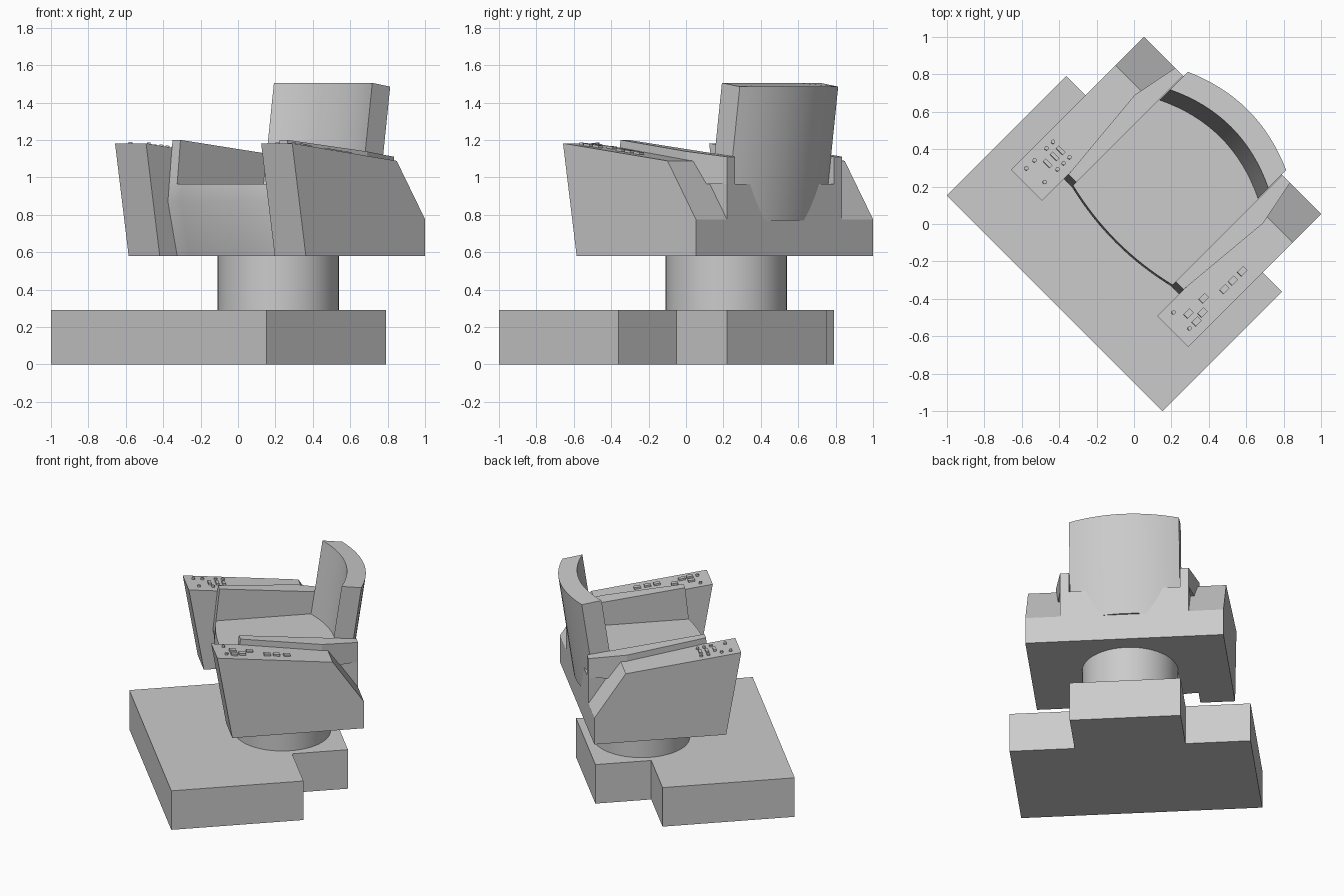
import bpy, bmesh, math
from mathutils import Vector, Matrix

cube = bpy.data.objects.get("Cube")
if cube:
    bpy.data.objects.remove(cube)

gray = bpy.data.materials.new("light_gray")
gray.use_nodes = True
gray.diffuse_color = (0.6, 0.6, 0.6, 1)
gray.node_tree.nodes["Principled BSDF"].inputs["Base Color"].default_value = (0.6, 0.6, 0.6, 1)

# The chair is turned 45 degrees: u runs towards its back, v towards its side
H = math.sqrt(0.5)


def place(u, v, z):
    return Vector(((u + v) * H, (u - v) * H, z))


def finish(name, bm, smooth=False):
    bmesh.ops.recalc_face_normals(bm, faces=bm.faces)
    mesh = bpy.data.meshes.new(name)
    bm.to_mesh(mesh)
    bm.free()
    mesh.materials.append(gray)
    obj = bpy.data.objects.new(name, mesh)
    bpy.context.collection.objects.link(obj)
    if smooth:
        bpy.ops.object.select_all(action="DESELECT")
        obj.select_set(True)
        bpy.context.view_layer.objects.active = obj
        bpy.ops.object.shade_smooth_by_angle(angle=math.radians(30))
    return obj


def loft(name, rings, smooth=False):
    """Join equal rings of (u, v, z) points and cap both ends."""
    bm = bmesh.new()
    rows = [[bm.verts.new(place(*p)) for p in ring] for ring in rings]
    for a, b in zip(rows, rows[1:]):
        for i in range(len(a)):
            j = (i + 1) % len(a)
            bm.faces.new((a[i], a[j], b[j], b[i]))
    bm.faces.new(rows[0])
    bm.faces.new(rows[-1])
    return finish(name, bm, smooth)


def arc(u, half, bulge, n=16):
    """Shallow arc across the chair, bowed by bulge at the middle."""
    steps = [2 * i / n - 1 for i in range(n + 1)]
    return [(u + bulge * (1 - t * t), half * t) for t in steps]


# Stepped floor base
half_plan = [(-0.6, 0.815), (0.304, 0.815), (0.304, 0.375), (0.686, 0.375)]
plan = half_plan + [(u, -v) for u, v in reversed(half_plan)]
loft("base", [[(u, v, z) for u, v in plan] for z in (0, 0.29)])

# Round pedestal
circle = [(0.304 + 0.325 * math.cos(a), 0.325 * math.sin(a))
          for a in (math.tau * i / 48 for i in range(48))]
loft("pedestal", [[(u, v, z) for u, v in circle] for z in (0.28, 0.59)], True)

# Seat block with a bowed, leaning front
rings = []
for z, front in ((0.58, -0.025), (0.87, -0.095), (0.965, -0.085)):
    outline = [(front, -0.435)] + arc(front, 0.375, -0.045)
    outline += [(front, 0.435), (0.745, 0.435), (0.745, -0.435)]
    rings.append([(u, v, z) for u, v in outline])
loft("seat", rings, True)

# Backrest, curved in plan and leaning back
rings = []
for z_in, z_out in ((0.77, 0.77), (1.505, 1.485)):
    inner = arc(0.537 + 0.145 * (z_in - 0.77), 0.372, 0.09)
    outer = arc(0.675 + 0.145 * (z_out - 0.77), 0.372, 0.083)
    rings.append([(u, v, z_in) for u, v in inner] +
                 [(u, v, z_out) for u, v in reversed(outer)])
loft("backrest", rings, True)

arm_profile = [(-0.157, 0.58), (-0.26, 1.182), (0.53, 1.088),
               (0.745, 0.775), (0.745, 0.58)]
for side, s in (("right", -1), ("left", 1)):
    # Side console
    loft(side + "_console", [[(u, s * v, z) for u, z in arm_profile]
                             for v in (0.435, 0.67)])
    # Inner rail beside the seat
    tail = [(0.745, 0.375), (0.745, 0.435), (0.49, 0.485)]
    low = [(-0.085, 0.375)] + tail + [(-0.085, 0.435)]
    high = [(-0.06, 0.375)] + tail + [(-0.06, 0.435)]
    loft(side + "_rail", [[(u, s * v, 0.965) for u, v in low],
                          [(u, s * v, 1.2 - 0.112 * (u + 0.06)) for u, v in high]])

# Controls on the sloping console tops
SLOPE = (1.088 - 1.182) / 0.79


def control(name, u, v, du, dv, is_round=False):
    along = place(1, 0, SLOPE).normalized()
    across = place(0, 1, 0)
    up = along.cross(across).normalized()
    if up.z < 0:
        up = -up
    frame = Matrix((along, across, up)).transposed().to_4x4()
    frame.translation = place(u, v, 1.182 + SLOPE * (u + 0.26))
    bm = bmesh.new()
    if is_round:
        bmesh.ops.create_cone(bm, cap_ends=True, segments=12, radius1=0.5,
                              radius2=0.5, depth=1)
    else:
        bmesh.ops.create_cube(bm, size=1)
    bmesh.ops.transform(bm, matrix=frame @ Matrix.Diagonal((du, dv, 0.026, 1)), verts=bm.verts)
    finish(name, bm)


knobs = [(u, -0.617) for u in (0.004, -0.045, -0.136, -0.197)]
knobs += [(u, -0.496) for u in (0.008, -0.037, -0.083, -0.18)]
knobs += [(-0.185, 0.484), (-0.185, 0.605)]
for i, (u, v) in enumerate(knobs):
    control(f"knob_{i + 1}", u, v, 0.022, 0.022, True)
for i, u in enumerate((0, -0.045, -0.098)):
    control(f"slider_{i + 1}", u, -0.556, 0.02, 0.05)
keys = [(-0.133, 0.544), (-0.132, 0.605), (-0.076, 0.593), (-0.018, 0.544)]
keys += [(u, 0.588) for u in (0.095, 0.159, 0.23)]
for i, (u, v) in enumerate(keys):
    control(f"key_{i + 1}", u, v, 0.045, 0.032)
